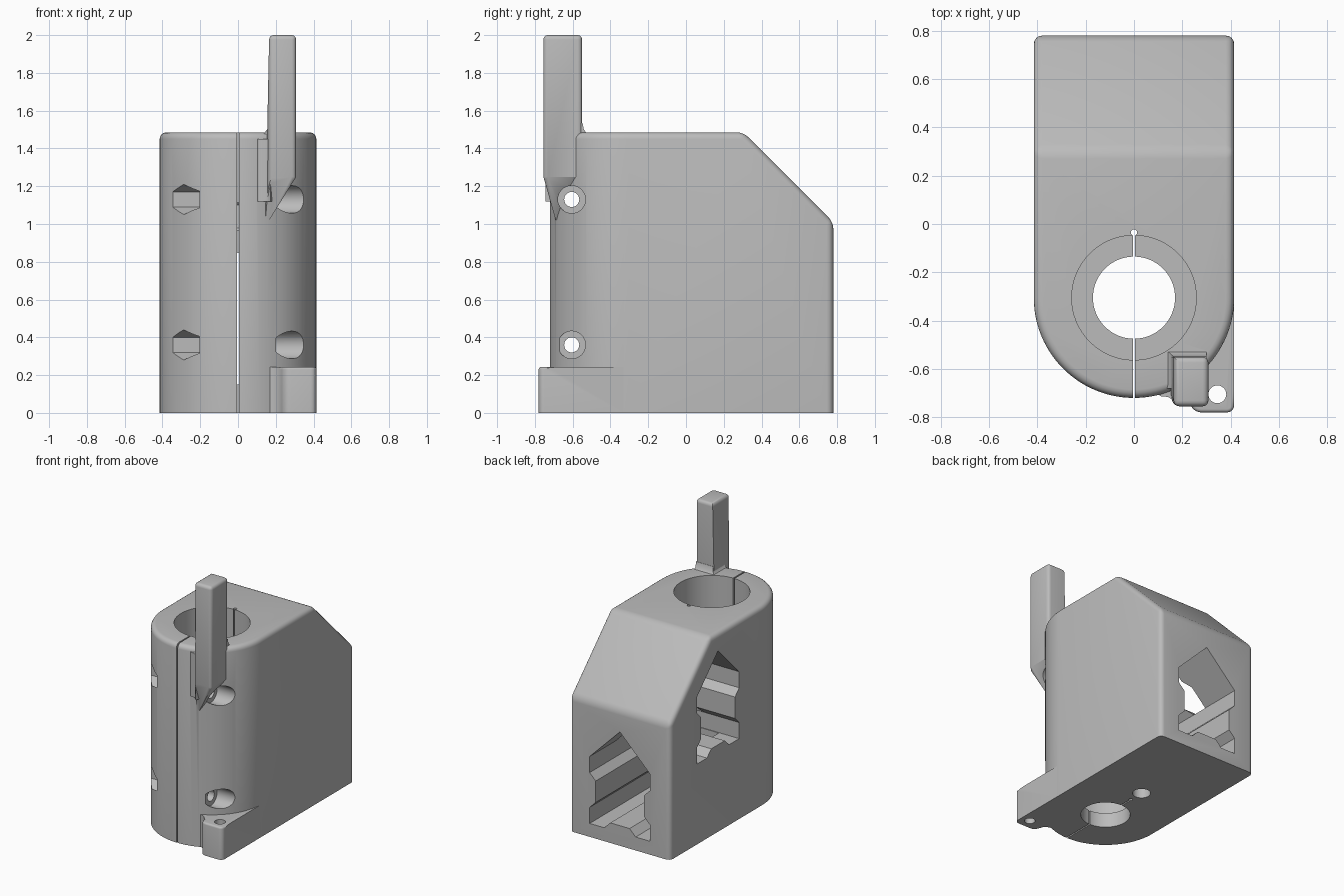
import bpy, bmesh, math
from mathutils import Vector

if "Cube" in bpy.data.objects:
    bpy.data.objects.remove(bpy.data.objects["Cube"], do_unlink=True)

grey = bpy.data.materials.new("plain_grey")
grey.use_nodes = True
COLOUR = (0.5, 0.5, 0.5, 1)
grey.diffuse_color = COLOUR
grey.node_tree.nodes["Principled BSDF"].inputs["Base Color"].default_value = COLOUR


def to_object(name, bm):
    bmesh.ops.recalc_face_normals(bm, faces=bm.faces[:])
    mesh = bpy.data.meshes.new(name)
    bm.to_mesh(mesh)
    bm.free()
    mesh.materials.append(grey)
    obj = bpy.data.objects.new(name, mesh)
    bpy.context.collection.objects.link(obj)
    return obj


def prism(points, axis, start, end):
    """Extrude a 2D outline along an axis: x takes (y,z), y takes (x,z), z takes (x,y)."""
    place = {"x": lambda u, v: (start, u, v), "y": lambda u, v: (u, start, v),
             "z": lambda u, v: (u, v, start)}[axis]
    move = Vector([(end - start) * (axis == a) for a in "xyz"])
    bm = bmesh.new()
    face = bm.faces.new([bm.verts.new(place(u, v)) for u, v in points])
    ext = bmesh.ops.extrude_face_region(bm, geom=[face], use_keep_orig=True)
    bmesh.ops.translate(bm, vec=move,
                        verts=[g for g in ext["geom"] if isinstance(g, bmesh.types.BMVert)])
    bmesh.ops.recalc_face_normals(bm, faces=bm.faces[:])
    return bm


def hull(points):
    bm = bmesh.new()
    for p in points:
        bm.verts.new(p)
    bmesh.ops.convex_hull(bm, input=bm.verts[:])
    bmesh.ops.dissolve_limit(bm, angle_limit=0.01, verts=bm.verts[:], edges=bm.edges[:])
    bmesh.ops.recalc_face_normals(bm, faces=bm.faces[:])
    return bm


def rect(x0, x1, y0, y1, z):
    return [(x, y, z) for x in (x0, x1) for y in (y0, y1)]


def arc(cx, cy, r, a0, a1, n):
    angles = [math.radians(a0 + (a1 - a0) * i / n) for i in range(n + 1)]
    return [(cx + r * math.cos(a), cy + r * math.sin(a)) for a in angles]


def circle(cx, cy, r, n=48, turn=0):
    return arc(cx, cy, r, turn, turn + 360, n)[:-1]


def round_edges(bm, radius, rule):
    """Round the sharp edges whose two ends satisfy the rule."""
    edges = [e for e in bm.edges if len(e.link_faces) == 2
             and e.calc_face_angle(0) > math.radians(25)
             and rule(*[v.co for v in e.verts])]
    bmesh.ops.bevel(bm, geom=edges, offset=radius, segments=4, profile=0.5,
                    affect="EDGES", clamp_overlap=True)


def combine(target, tool, operation):
    mod = target.modifiers.new("combine", "BOOLEAN")
    mod.operation, mod.solver, mod.object = operation, "EXACT", tool
    bpy.context.view_layer.update()
    graph = bpy.context.evaluated_depsgraph_get()
    mesh = bpy.data.meshes.new_from_object(target.evaluated_get(graph))
    target.modifiers.clear()
    target.data = mesh
    bpy.data.objects.remove(tool, do_unlink=True)


def cut(points, axis, start, end):
    combine(body, to_object("cutter", prism(points, axis, start, end)), "DIFFERENCE")


# Main block: round front, sloped upper back
HALF, TOP, BACK, BORE_Y = 0.415, 1.485, 0.78, -0.305
bm = prism(arc(0, BORE_Y, HALF, 180, 360, 56) + [(HALF, BACK), (-HALF, BACK)], "z", 0, TOP)
cutoff = bmesh.ops.bisect_plane(bm, geom=bm.verts[:] + bm.edges[:] + bm.faces[:],
                                plane_co=(0, BACK, 1.01), plane_no=(0, 1, 1), clear_outer=True)
bmesh.ops.holes_fill(bm, edges=[g for g in cutoff["geom_cut"] if isinstance(g, bmesh.types.BMEdge)])
bmesh.ops.recalc_face_normals(bm, faces=bm.faces[:])
round_edges(bm, 0.035, lambda a, b: a.z + b.z > 0.01)
body = to_object("clamp_body", bm)

# Upright lever with a tapered root and a flare where it meets the top
LEVER = (0.165, 0.308, -0.755, -0.55)
bm = hull(rect(*LEVER, 2) + rect(*LEVER, 1.25) + rect(0.145, 0.165, -0.69, -0.55, 1.02))
round_edges(bm, 0.024, lambda a, b: min(a.z, b.z) > 1.2 and max(a.z, b.z) > 1.5)
combine(body, to_object("lever", bm), "UNION")
for grow, low, high in ((0.045, 1.46, 1.5), (0.02, 1.46, 1.525)):
    wide = rect(0.165 - grow, 0.3, -0.68, -0.55 - grow / 9 + grow, low)
    combine(body, to_object("lever_flare", hull(wide + rect(0.163, 0.3, -0.68, -0.548, high + 0.01))), "UNION")
web = [(0.08, -0.69), (0.11, -0.713), (0.14, -0.716), (0.16, -0.727), (0.172, -0.745), (0.2, -0.66)]
combine(body, to_object("lever_web", prism(web, "z", 1.12, 1.45)), "UNION")

# Foot lug blended into the front corner
plan = (arc(HALF - 0.03, -0.75, 0.03, 0, -90, 5) + arc(0.28, -0.73, 0.05, -90, -160, 6)
        + [(0.222, -0.715), (0.2, -0.693), (0.17, -0.683), (0.15, -0.68), (0.2, -0.5), (HALF, -0.33)])
bm = prism(plan, "z", 0, 0.243)
round_edges(bm, 0.014, lambda a, b: min(a.z, b.z) > 0.2 and max(a.y, b.y) < -0.7)
combine(body, to_object("foot_lug", bm), "UNION")
cut(circle(0.345, -0.705, 0.037, 24), "z", -0.1, 0.5)

# Stepped bore, clamping slit and its relief hole
cut(circle(0, BORE_Y, 0.258, 64), "z", 0.11, 1.7)
cut(circle(0, BORE_Y, 0.17, 64), "z", -0.1, 0.3)
cut([(-0.005, -0.9), (0.005, -0.9), (0.005, -0.035), (-0.005, -0.035)], "z", -0.1, 1.7)
cut(circle(0, -0.035, 0.013, 16), "z", -0.1, 1.7)

# Clamp bolt holes: head recess on the left, hex nut pocket on the right
for z in (0.36, 1.13):
    cut(circle(-0.605, z, 0.04, 24), "x", -0.6, 0.6)
    cut(circle(-0.605, z, 0.073, 32), "x", 0.2, 0.6)
    cut(circle(-0.605, z, 0.08, 6, 90), "x", -0.6, -0.205)


# Ribbed rail channels with pitched roofs, one from the back, one from the right
def channel(cu, cv):
    half = [(0.08, -0.2), (0.13, -0.25), (0.25, -0.25), (0.25, -0.13),
            (0.2, -0.08), (0.2, 0.08), (0.25, 0.13), (0.25, 0.25)]
    outline = half + [(0, 0.5)] + [(-u, v) for u, v in reversed(half)]
    return [(cu + u, cv + v) for u, v in outline]


cut(channel(0, 0.35), "y", -0.03, 1)
cut(channel(0.215, 0.85), "x", -0.6, 0.25)
cut(circle(0, 0.08, 0.062, 32), "z", -0.1, 0.4)

# Smooth rounded areas, crisp cut edges
bpy.ops.object.select_all(action="DESELECT")
body.select_set(True)
bpy.context.view_layer.objects.active = body
bpy.ops.object.shade_smooth_by_angle(angle=math.radians(28))
